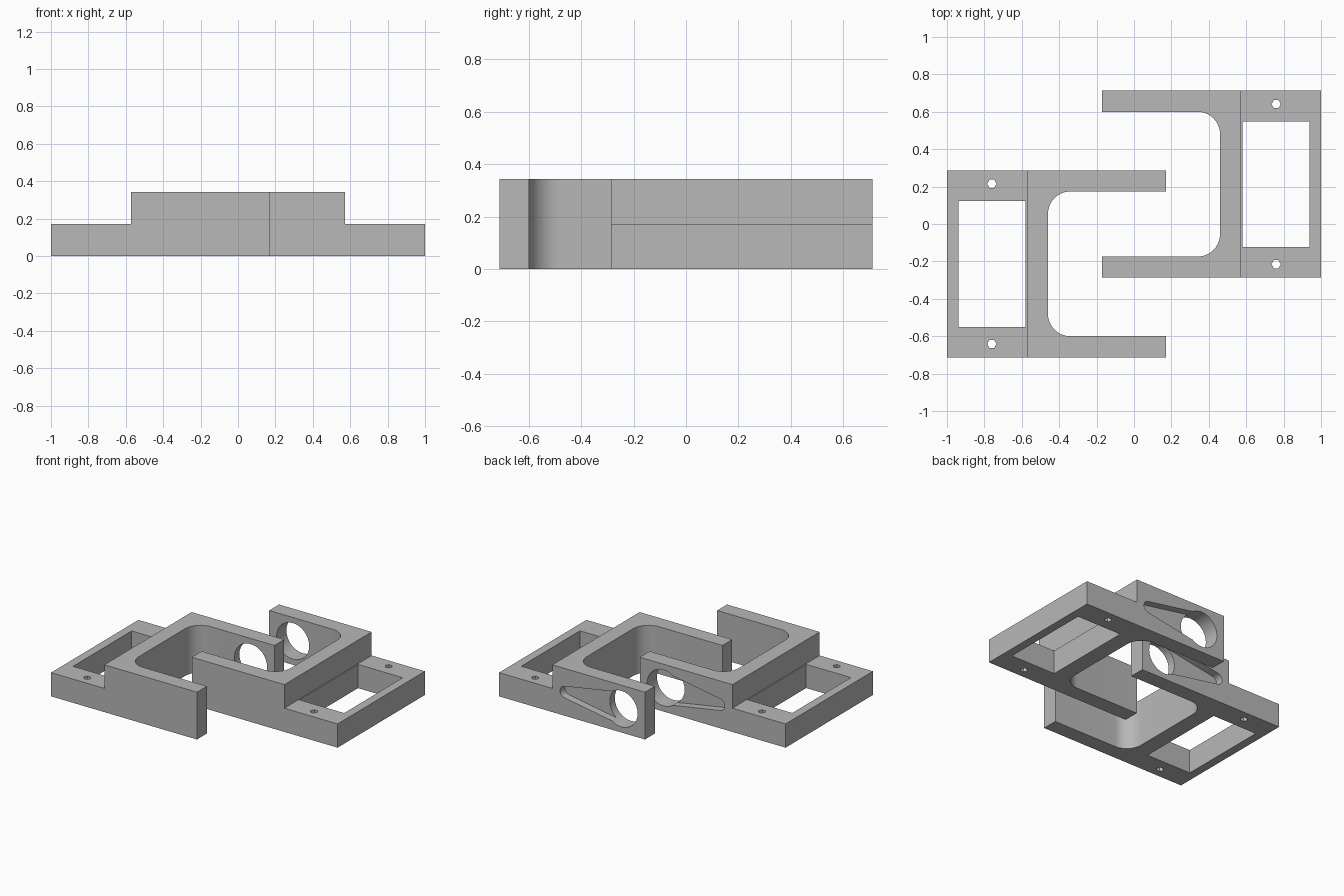
import bpy, bmesh
from math import cos, sin, pi, radians, asin
from mathutils import Vector

cube = bpy.data.objects.get("Cube")
if cube:
    bpy.data.objects.remove(cube, do_unlink=True)

grey = bpy.data.materials.new("matte grey")
grey.use_nodes = True
grey.diffuse_color = (0.48, 0.48, 0.48, 1)
grey.node_tree.nodes["Principled BSDF"].inputs["Base Color"].default_value = (0.48, 0.48, 0.48, 1)

HEIGHT, STEP = 0.343, 0.172
WALL = 0.113


def prism(name, points, axis, low, high):
    """Extrude a flat outline along y (outline in x, z) or z (outline in x, y)."""
    def place(a, b, t):
        return (a, t, b) if axis == "y" else (a, b, t)
    bm = bmesh.new()
    face = bm.faces.new([bm.verts.new(place(a, b, low)) for a, b in points])
    grown = bmesh.ops.extrude_face_region(bm, geom=[face])["geom"]
    moved = [v for v in grown if isinstance(v, bmesh.types.BMVert)]
    bmesh.ops.translate(bm, verts=moved, vec=Vector(place(0, 0, high - low)))
    bmesh.ops.recalc_face_normals(bm, faces=bm.faces)
    mesh = bpy.data.meshes.new(name)
    bm.to_mesh(mesh)
    bm.free()
    mesh.materials.append(grey)
    obj = bpy.data.objects.new(name, mesh)
    bpy.context.collection.objects.link(obj)
    return obj


def arc(cx, cy, r, start, end, n):
    return [(cx + r * cos(start + (end - start) * i / n),
             cy + r * sin(start + (end - start) * i / n)) for i in range(n + 1)]


def circle(cx, cy, r, n):
    return arc(cx, cy, r, 0, 2 * pi, n)[:-1]


def rectangle(x0, x1, y0, y1):
    return [(x0, y0), (x1, y0), (x1, y1), (x0, y1)]


def bracket(name, side, front):
    """Stepped fork bracket; side mirrors it in x, front is its lowest y."""
    back = front + 1.0

    def flip(points):
        return [(a * side, b) for a, b in points]

    # Stepped solid: low mounting plate, tall fork
    body = prism(name, flip([(-1, 0), (0.17, 0), (0.17, HEIGHT), (-0.573, HEIGHT),
                             (-0.573, STEP), (-1, STEP)]), "y", front, back)

    # Fork opening with rounded inner corners
    r, x0, y0, y1 = 0.12, -0.46, front + WALL, back - WALL
    opening = ([(0.4, y0), (0.4, y1)]
               + arc(x0 + r, y1 - r, r, pi / 2, pi, 10)
               + arc(x0 + r, y0 + r, r, pi, 1.5 * pi, 10))
    cutters = [prism("opening_cutter", flip(opening), "z", -0.2, 0.6)]

    # Plate window and bolt holes
    window = rectangle(-0.938, -0.579, front + 0.163, back - 0.165)
    cutters.append(prism("window_cutter", flip(window), "z", -0.2, 0.6))
    for y in (front + 0.072, back - 0.072):
        cutters.append(prism("bolt_cutter", flip(circle(-0.76, y, 0.025, 6)), "z", -0.2, 0.6))

    # Round hole and tapered recess in the outer face of the back arm
    hub, tip, mid = -0.02, -0.47, HEIGHT / 2
    big, small = 0.118, 0.042
    lean = asin((big - small) / (hub - tip))
    recess = (arc(hub, mid, big, -pi / 2 - lean, pi / 2 + lean, 24)
              + arc(tip, mid, small, pi / 2 + lean, 1.5 * pi - lean, 10))
    cutters.append(prism("recess_cutter", flip(recess), "y", back - 0.055, back + 0.1))
    cutters.append(prism("hub_cutter", flip(circle(hub, mid, 0.131, 32)), "y",
                         back - WALL - 0.1, back + 0.12))

    bpy.context.view_layer.objects.active = body
    for cutter in cutters:
        cutter.hide_render = True
        cut = body.modifiers.new("cut", "BOOLEAN")
        cut.operation, cut.solver, cut.object = "DIFFERENCE", "EXACT", cutter
        bpy.ops.object.modifier_apply(modifier=cut.name)
        bpy.data.objects.remove(cutter, do_unlink=True)

    bpy.ops.object.select_all(action="DESELECT")
    body.select_set(True)
    bpy.ops.object.shade_smooth_by_angle(angle=radians(30))


bracket("right_bracket", 1, -0.713)
bracket("left_bracket", -1, -0.287)
